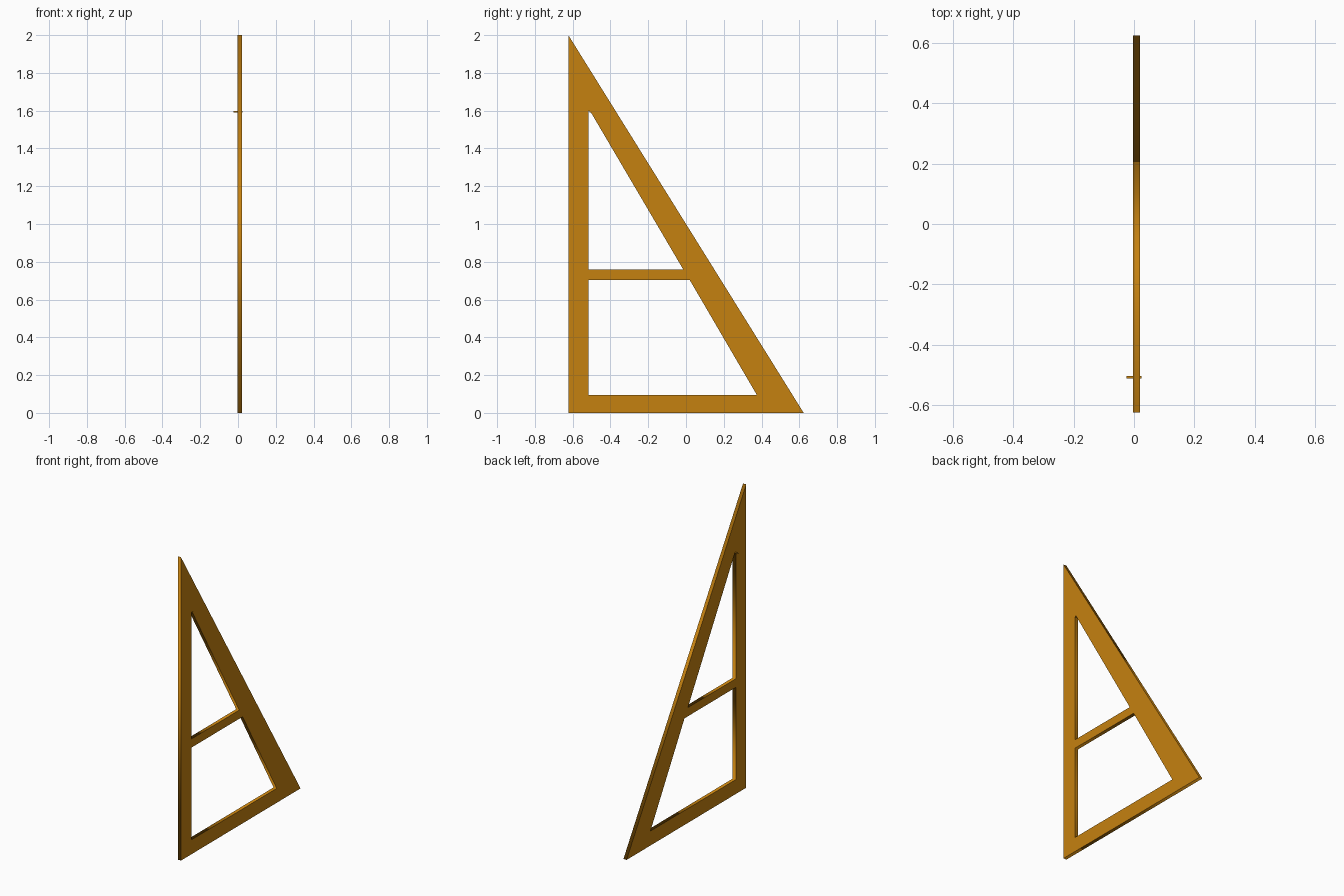
import bpy, math

if "Cube" in bpy.data.objects:
    bpy.data.objects.remove(bpy.data.objects["Cube"])

wood = bpy.data.materials.new("ochre wood")
wood.diffuse_color = (0.56, 0.22, 0.005, 1)
wood.use_nodes = True
wood.node_tree.nodes["Principled BSDF"].inputs["Base Color"].default_value = wood.diffuse_color

# Flat triangular frame: outline and two window holes as (y, z) profiles
X0, X1 = -0.003, 0.02
loops = [
    [(-0.623, 0), (0.623, 0), (-0.623, 2)],
    [(-0.515, 0.76), (-0.015, 0.76), (-0.507, 1.597), (-0.515, 1.597)],
    [(-0.515, 0.095), (0.375, 0.095), (0.02, 0.703), (-0.515, 0.703)],
]
curve = bpy.data.curves.new("frame_profile", 'CURVE')
curve.dimensions = '2D'
curve.fill_mode = 'BOTH'
curve.extrude = (X1 - X0) / 2
for pts in loops:
    s = curve.splines.new('POLY')
    s.points.add(len(pts) - 1)
    for p, (y, z) in zip(s.points, pts):
        p.co = (y, z, 0, 1)
    s.use_cyclic_u = True
frame = bpy.data.objects.new("triangle_frame", curve)
bpy.context.collection.objects.link(frame)
frame.rotation_euler = (math.pi / 2, 0, math.pi / 2)   # profile into the YZ plane
frame.location.x = (X0 + X1) / 2
curve.materials.append(wood)
bpy.context.view_layer.objects.active = frame
frame.select_set(True)
bpy.ops.object.convert(target='MESH')

# Tiny pin through the top corner of the upper window
bpy.ops.mesh.primitive_cube_add(size=1, location=(0, -0.507, 1.594))
pin = bpy.context.object
pin.name = "corner_pin"
pin.scale = (0.05, 0.007, 0.006)
pin.data.materials.append(wood)
